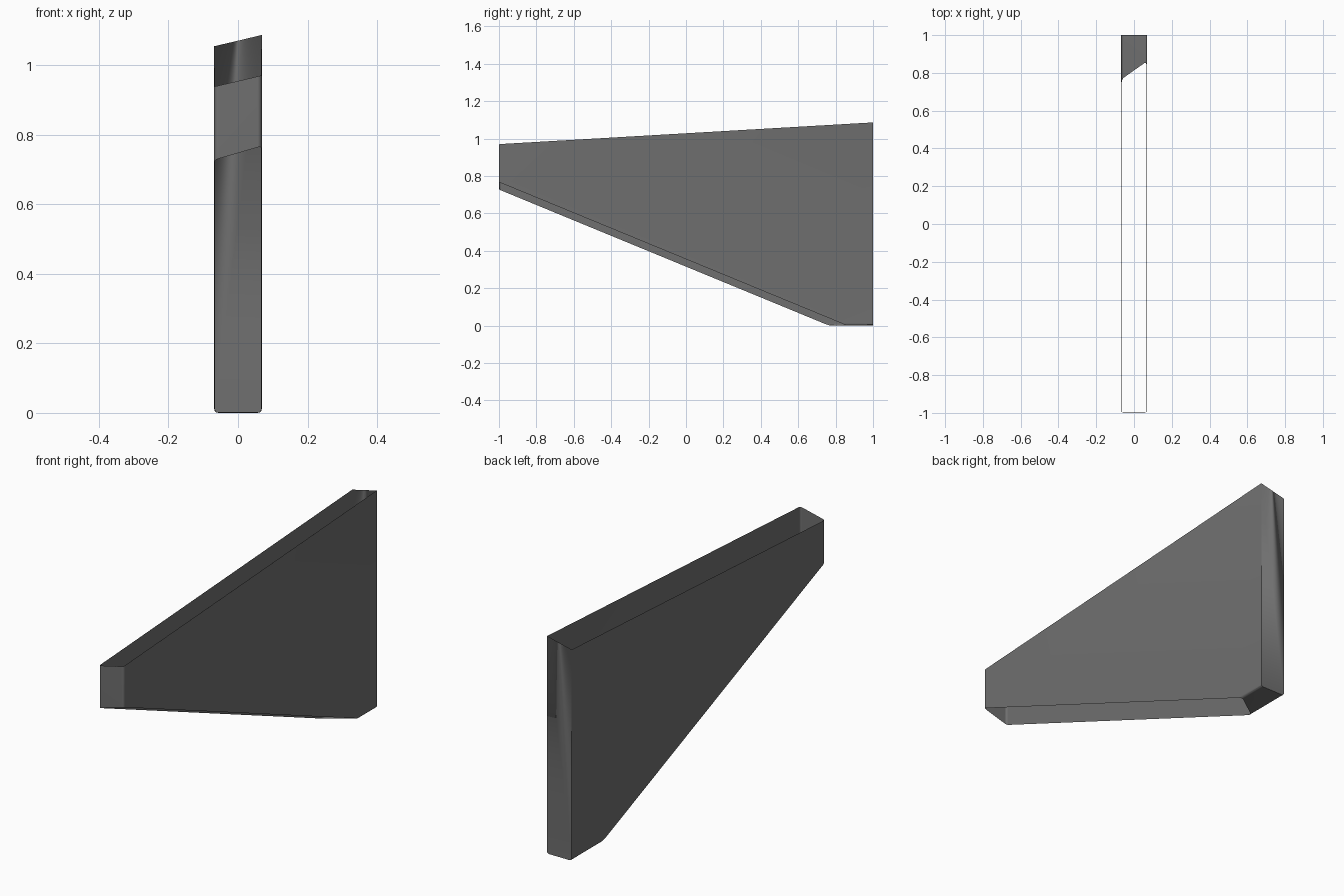
import bpy, bmesh
from mathutils import Vector

if "Cube" in bpy.data.objects:
    bpy.data.objects.remove(bpy.data.objects["Cube"])

HALF_W, HALF_L, HEIGHT = 0.0685, 1.0, 1.3

# Hollow tray: start from a thin tall box standing on z = 0
bm = bmesh.new()
bmesh.ops.create_cube(bm, size=1)
for v in bm.verts:
    v.co = Vector((v.co.x * 2 * HALF_W, v.co.y * 2 * HALF_L, (v.co.z + 0.5) * HEIGHT))


def middle(edge):
    return (edge.verts[0].co + edge.verts[1].co) / 2


# Small rounding on the long floor edges and the front upright corners
soft = [e for e in bm.edges
        if (middle(e).z < 0.01 and abs(middle(e).x) > 0.01)
        or (middle(e).y < -0.9 and abs(middle(e).z - HEIGHT / 2) < 0.01)]
bmesh.ops.bevel(bm, geom=soft, offset=0.012, segments=3, profile=0.5, affect='EDGES')


def slice_open(point, normal, **side):
    bmesh.ops.bisect_plane(bm, geom=bm.verts[:] + bm.edges[:] + bm.faces[:],
                           plane_co=point, plane_no=normal, **side)


# Open slanted rim at the top, open slanted mouth underneath
slice_open((0, -1, 0.954), (-0.234, -0.058, 1), clear_outer=True)
slice_open((0, -1, 0.747), (-0.29, 0.412, 1), clear_inner=True)

mesh = bpy.data.meshes.new("open_wedge_shell")
bm.to_mesh(mesh)
bm.free()
shell = bpy.data.objects.new("open_wedge_shell", mesh)
bpy.context.collection.objects.link(shell)

# Dark grey sheet
dark = bpy.data.materials.new("dark_grey")
dark.diffuse_color = (0.16, 0.16, 0.16, 1)
dark.use_nodes = True
dark.node_tree.nodes["Principled BSDF"].inputs["Base Color"].default_value = dark.diffuse_color
mesh.materials.append(dark)

# Smooth the small roundings, keep the rest crisp and the walls flat
bpy.context.view_layer.objects.active = shell
shell.select_set(True)
bpy.ops.object.shade_smooth_by_angle()

# Paper-thin wall, growing inward
thin = shell.modifiers.new("thin_wall", 'SOLIDIFY')
thin.thickness = 0.002
thin.offset = -1
flat = shell.modifiers.new("flat_walls", 'WEIGHTED_NORMAL')
flat.keep_sharp = True
